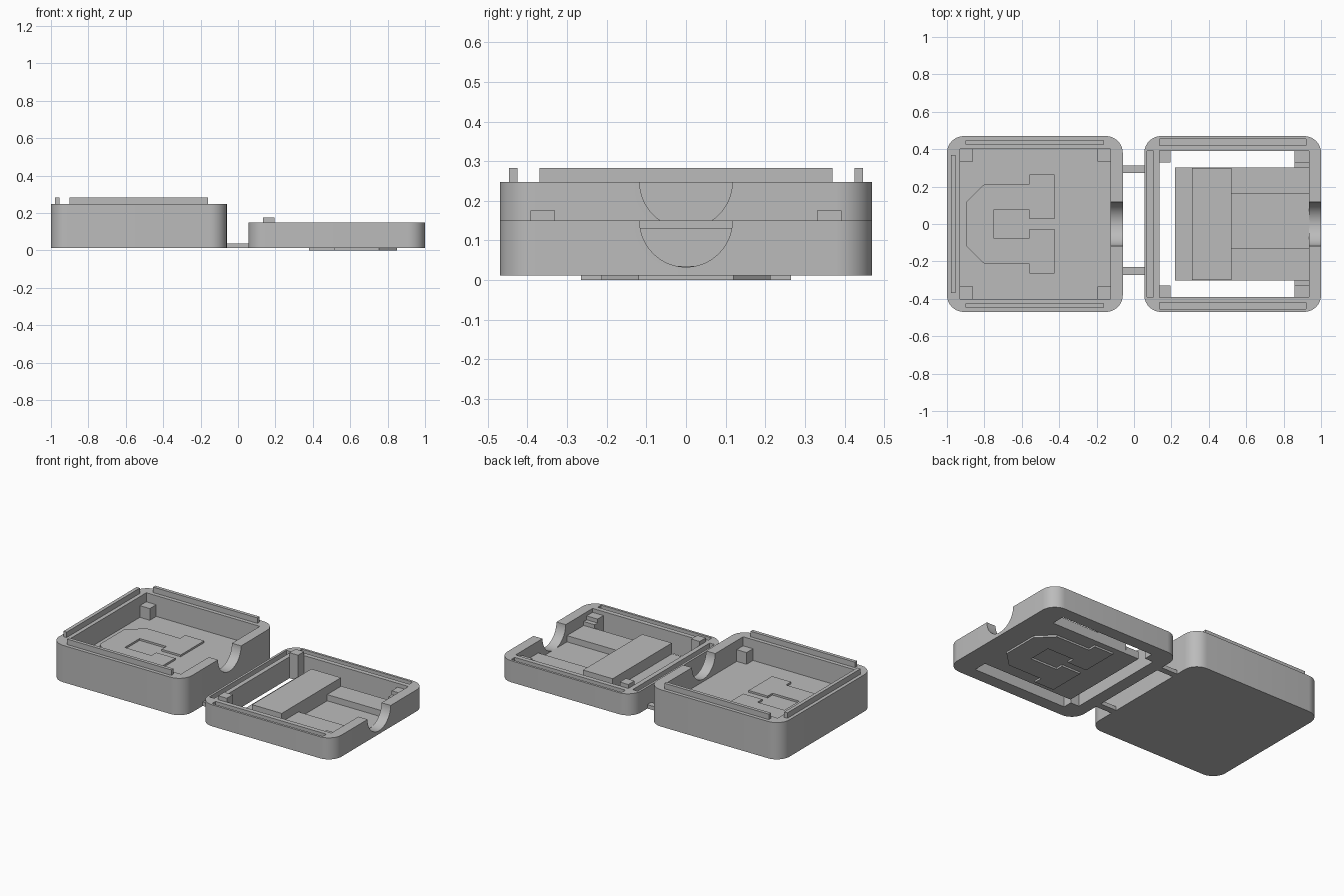
import bpy, bmesh, math

cube = bpy.data.objects.get("Cube")
if cube:
    bpy.data.objects.remove(cube)

grey = bpy.data.materials.new("plain_grey")
grey.use_nodes = True
grey.diffuse_color = (0.5, 0.5, 0.5, 1)
grey.node_tree.nodes["Principled BSDF"].inputs["Base Color"].default_value = (0.5, 0.5, 0.5, 1)


def prism(name, outline, z0, z1):
    """Extrude a flat outline from z0 to z1."""
    bm = bmesh.new()
    face = bm.faces.new([bm.verts.new((x, y, z0)) for x, y in outline])
    new = bmesh.ops.extrude_face_region(bm, geom=[face])["geom"]
    for v in new:
        if isinstance(v, bmesh.types.BMVert):
            v.co.z = z1
    bmesh.ops.recalc_face_normals(bm, faces=bm.faces)
    mesh = bpy.data.meshes.new(name)
    bm.to_mesh(mesh)
    bm.free()
    mesh.materials.append(grey)
    ob = bpy.data.objects.new(name, mesh)
    bpy.context.collection.objects.link(ob)
    return ob


def block(name, x0, x1, y0, y1, z0, z1):
    return prism(name, [(x0, y0), (x1, y0), (x1, y1), (x0, y1)], z0, z1)


def rounded_block(name, x0, x1, y, z0, z1, r=0.09, steps=10):
    pts = []
    corners = [(x1 - r, y - r), (x0 + r, y - r), (x0 + r, r - y), (x1 - r, r - y)]
    for i, (cx, cy) in enumerate(corners):
        for k in range(steps + 1):
            a = math.pi / 2 * (i + k / steps)
            pts.append((cx + r * math.cos(a), cy + r * math.sin(a)))
    return prism(name, pts, z0, z1)


def round_cutter(x0, x1, z, r=0.117):
    """Cylinder along x for the cable notch."""
    bpy.ops.mesh.primitive_cylinder_add(vertices=64, radius=r, depth=x1 - x0,
                                        location=((x0 + x1) / 2, 0, z),
                                        rotation=(0, math.pi / 2, 0))
    return bpy.context.object


def cut(body, cutters):
    for c in cutters:
        c.hide_render = True
        mod = body.modifiers.new("cut", "BOOLEAN")
        mod.operation = "DIFFERENCE"
        mod.solver = "EXACT"
        mod.object = c
        with bpy.context.temp_override(object=body, active_object=body):
            bpy.ops.object.modifier_apply(modifier=mod.name)
        bpy.data.objects.remove(c)


def smooth(ob):
    bpy.ops.object.select_all(action="DESELECT")
    ob.select_set(True)
    bpy.context.view_layer.objects.active = ob
    bpy.ops.object.shade_smooth_by_angle(angle=math.radians(30))


BASE, FLOOR, RIM, LID = 0.012, 0.115, 0.248, 0.15

# Deep half: rounded shell, cavity and cable notch
box = rounded_block("deep_case", -1, -0.06, 0.47, BASE, RIM)
cut(box, [block("cavity", -0.93, -0.125, -0.4, 0.4, FLOOR, 0.4),
          round_cutter(-0.16, 0, RIM)])
smooth(box)

# Shallow half: open frame, rim grooves and cable notch
lid = rounded_block("shallow_frame", 0.055, 1, 0.47, BASE, LID)
cut(lid, [block("opening", 0.135, 0.935, -0.39, 0.39, -0.1, 0.4),
          block("end_groove", 0.07, 0.105, -0.39, 0.39, 0.11, 0.4),
          block("groove_a", 0.135, 0.92, 0.42, 0.455, 0.11, 0.4),
          block("groove_b", 0.135, 0.92, -0.455, -0.42, 0.11, 0.4),
          round_cutter(0.9, 1.1, LID)])
smooth(lid)

# Tray floor, cross block and side ledges in the frame
block("tray_floor", 0.22, 0.937, -0.303, 0.303, BASE, 0.035)
block("tray_step", 0.22, 0.315, -0.303, 0.303, 0.03, 0.06)
block("cross_block", 0.31, 0.52, -0.3, 0.3, 0.03, 0.13)
block("ledge_left", 0.515, 0.937, 0.16, 0.303, 0.03, 0.075)
block("ledge_right", 0.515, 0.937, -0.303, -0.13, 0.03, 0.075)

# Parts repeated on both sides
for side, s in (("left", 1), ("right", -1)):
    def pair(name, x0, x1, y0, y1, z0, z1):
        block(name + "_" + side, x0, x1, *sorted((s * y0, s * y1)), z0, z1)

    pair("side_lip", -0.9, -0.16, 0.425, 0.447, RIM - 0.01, 0.283)
    pair("case_post_outer", -0.935, -0.86, 0.335, 0.405, FLOOR - 0.01, 0.19)
    pair("case_post_inner", -0.195, -0.12, 0.335, 0.405, FLOOR - 0.01, 0.19)
    pair("frame_post_inner", 0.134, 0.195, 0.33, 0.392, BASE, 0.175)
    pair("frame_post_outer", 0.858, 0.937, 0.33, 0.392, BASE, 0.125)
    pair("frame_corner_pad", 0.858, 0.937, 0.3, 0.332, BASE, 0.1)
    pair("hinge_strap", -0.07, 0.065, 0.23 if s < 0 else 0.272,
         0.272 if s < 0 else 0.312, BASE, 0.037)

block("end_lip", -0.978, -0.955, -0.37, 0.37, RIM - 0.01, 0.283)

# Thin raised horseshoe plates: on the case floor and beneath the tray
half = [(-0.895, 0.12), (-0.8, 0.213), (-0.56, 0.213), (-0.56, 0.265), (-0.425, 0.265),
        (-0.425, 0.027), (-0.56, 0.027), (-0.56, 0.075), (-0.75, 0.075)]
shoe = half + [(x, -y) for x, y in reversed(half)]
prism("case_floor_plate", shoe, FLOOR - 0.005, FLOOR + 0.012)
prism("tray_under_plate", [(-x - 0.045, y) for x, y in shoe], 0, BASE + 0.005)
